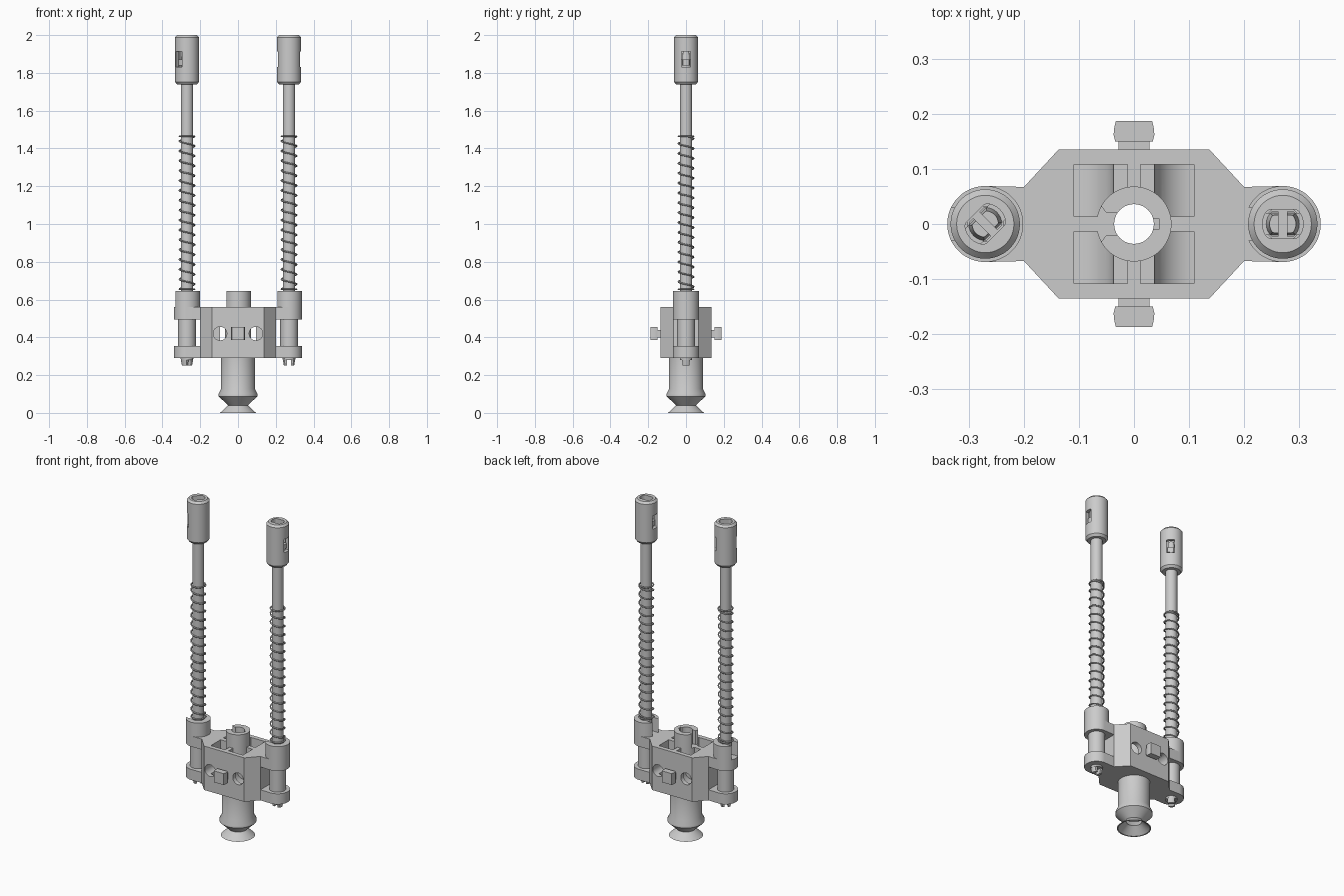
import bpy, bmesh, math
from mathutils import Matrix, Vector

if "Cube" in bpy.data.objects:
    bpy.data.objects.remove(bpy.data.objects["Cube"])

ROD_X = 0.27


def finish(bm, name):
    bmesh.ops.remove_doubles(bm, verts=bm.verts, dist=1e-5)
    bmesh.ops.recalc_face_normals(bm, faces=bm.faces)
    me = bpy.data.meshes.new(name)
    bm.to_mesh(me)
    bm.free()
    ob = bpy.data.objects.new(name, me)
    bpy.context.collection.objects.link(ob)
    return ob


def lathe(name, profile, x=0, n=48):
    """Revolve a closed (radius, z) loop about a vertical axis."""
    bm = bmesh.new()
    rings = []
    for i in range(n):
        a = 2 * math.pi * i / n
        rings.append([bm.verts.new((x + r * math.cos(a), r * math.sin(a), z)) for r, z in profile])
    m = len(profile)
    for i in range(n):
        p, q = rings[i], rings[(i + 1) % n]
        for j in range(m):
            k = (j + 1) % m
            if profile[j][0] > 0 and profile[k][0] > 0:
                bm.faces.new((p[j], q[j], q[k], p[k]))
            elif profile[j][0] > 0:
                bm.faces.new((p[j], q[j], p[k]))
            elif profile[k][0] > 0:
                bm.faces.new((p[j], q[k], p[k]))
    return finish(bm, name)


def cyl(name, r, z0, z1, x=0, n=48):
    return lathe(name, [(0, z0), (r, z0), (r, z1), (0, z1)], x, n)


def prism(name, pts, z0, z1, mat=None, taper=1.0):
    """Extrude a 2D outline from z0 to z1; taper scales the z0 end."""
    bm = bmesh.new()
    lo = [bm.verts.new((x * taper, y * taper, z0)) for x, y in pts]
    hi = [bm.verts.new((x, y, z1)) for x, y in pts]
    bm.faces.new(lo)
    bm.faces.new(hi)
    for i in range(len(pts)):
        j = (i + 1) % len(pts)
        bm.faces.new((lo[i], lo[j], hi[j], hi[i]))
    if mat:
        bm.transform(mat)
    return finish(bm, name)


def box(name, x0, x1, y0, y1, z0, z1, mat=None):
    return prism(name, [(x0, y0), (x1, y0), (x1, y1), (x0, y1)], z0, z1, mat)


def cut(ob, *cutters, op='DIFFERENCE'):
    for c in cutters:
        c.hide_render = True
        m = ob.modifiers.new("cut", 'BOOLEAN')
        m.object, m.operation, m.solver = c, op, 'EXACT'
    dg = bpy.context.evaluated_depsgraph_get()
    me = bpy.data.meshes.new_from_object(ob.evaluated_get(dg))
    ob.modifiers.clear()
    ob.data = me
    for c in cutters:
        bpy.data.objects.remove(c)


def arc(cx, cy, r, a0, a1, n):
    return [(cx + r * math.cos(math.radians(a0 + (a1 - a0) * i / n)),
             cy + r * math.sin(math.radians(a0 + (a1 - a0) * i / n))) for i in range(n + 1)]


TURN = Matrix.Rotation(math.radians(90), 4, 'X')   # (x, y, z) -> (x, -z, y)

# Main block with chamfered corners
q = [(0.2, 0.067), (0.137, 0.135)]
outline = q + [(-x, y) for x, y in q[::-1]] + [(-x, -y) for x, y in q] + [(x, -y) for x, y in q[::-1]]
block = prism("main_block", outline, 0.29, 0.56)
cutters = [cyl("c", 0.055, 0.2, 0.7)]
for s in (-1, 1):
    # open pockets with a floor that curves up to the middle
    prof = [(0.012, 0.6), (0.012, 0.42), (0.037, 0.42)]
    prof += arc(0.109, 0.42, 0.072, 180, 270, 10) + [(0.109, 0.6)]
    prof = [(s * x, z) for x, z in prof]
    for y0, y1 in ((-0.108, -0.014), (0.014, 0.108)):
        cutters.append(prism("c", prof, -y1, -y0, TURN))
    # cross holes from front to back
    cutters.append(prism("c", arc(s * 0.095, 0.42, 0.036, 0, 348.75, 31), -0.2, 0.2, TURN))
cut(block, *cutters)
for s in (-1, 1):
    a, b = sorted((s * 0.096, s * 0.135))
    box("hole_stop", a, b, -0.014, 0.014, 0.37, 0.47)

# Suction cup, bellows and slotted central tube in one profile
tube = lathe("suction_tube", [
    (0.095, 0), (0.052, 0.04), (0.103, 0.088), (0.103, 0.1), (0.09, 0.127), (0.09, 0.295),
    (0.068, 0.295), (0.068, 0.645), (0.036, 0.645), (0.036, 0.12), (0.085, 0.092),
    (0.043, 0.042), (0.088, 0)], n=64)
cut(tube, prism("c", [(-0.1, -0.033), (-0.06, -0.033), (-0.05, -0.02), (-0.01, -0.02),
                      (-0.01, 0.02), (-0.05, 0.02), (-0.06, 0.033), (-0.1, 0.033)], 0.56, 0.7),
    box("c", 0.02, 0.045, -0.01, 0.01, 0.5, 0.7))

# Front and back knobs
for s in (-1, 1):
    a, b = sorted((s * 0.12, s * 0.155))
    box("knob_stem", -0.028, 0.028, a, b, 0.4, 0.44)
    side = [(0.034, 0.15), (0.037, 0.162), (0.036, 0.174), (0.033, 0.187)]
    pts = [(x, s * y) for x, y in side] + [(-x, s * y) for x, y in side[::-1]]
    prism("knob_head", pts, 0.385, 0.455)


def flat_circle(r, w):
    """Circle outline with two flats at y = +-w."""
    return [(x, max(-w, min(w, y))) for x, y in arc(0, 0, r, 0, 350, 35)]


def spring(name, x):
    turns, z0, z1, steps = 15.5, 0.655, 1.465, 24
    cu = bpy.data.curves.new(name, 'CURVE')
    cu.dimensions, cu.bevel_depth, cu.bevel_resolution = '3D', 0.0042, 1
    cu.use_fill_caps = True
    total = int((turns + 2) * steps)
    sp = cu.splines.new('POLY')
    sp.points.add(total)
    for i in range(total + 1):
        t = i / steps                       # one flat coil at each end
        z = z1 - (z1 - z0) * max(0, min(1, (t - 1) / turns))
        a = 2 * math.pi * t
        sp.points[i].co = (x + 0.0405 * math.cos(a), 0.0405 * math.sin(a), z, 1)
    ob = bpy.data.objects.new(name, cu)
    bpy.context.collection.objects.link(ob)


for side, s, ang in (("left", -1, 45), ("right", 1, 0)):
    x = s * ROD_X
    # Arms with rounded ends
    arm = [(s * px, py) for px, py in [(0.19, -0.067)] + arc(ROD_X, 0, 0.069, -90, 90, 24) + [(0.19, 0.067)]]
    for nm, z0, z1 in (("lower", 0.29, 0.355), ("upper", 0.495, 0.56)):
        prism(f"{side}_{nm}_arm", arm, z0, z1)
        cyl(f"{side}_{nm}_ring", 0.069, z0, z1, x)
    # Open collar
    collar = lathe(f"{side}_collar", [(0.069, 0.55), (0.069, 0.645), (0.036, 0.645), (0.036, 0.55)], x)
    cut(collar, box("c", x - 0.1, x - 0.02, -0.03, 0.03, 0.56, 0.7),
        box("c", x - 0.1, x - 0.063, -0.1, 0.1, 0.56, 0.7))
    # Sleeve, rod and spring
    cyl(f"{side}_sleeve", 0.047, 0.35, 0.5, x)
    cyl(f"{side}_rod", 0.033, 0.28, 1.8, x)
    spring(f"{side}_spring", x)
    # Split snap ends, turned to match the cap windows
    m = Matrix.Translation((x, 0, 0)) @ Matrix.Rotation(math.radians(ang), 4, 'Z')
    low = prism(f"{side}_lower_snap", flat_circle(0.036, 0.023), 0.25, 0.3, m, 0.75)
    cut(low, box("c", -0.01, 0.01, -0.1, 0.1, 0.2, 0.29, m))
    up = prism(f"{side}_upper_snap", flat_circle(0.03, 0.023), 1.79, 1.87, m)
    barb = prism(f"{side}_barb", flat_circle(0.05, 0.02), 1.84, 1.87, m)
    top = prism(f"{side}_snap_tip", flat_circle(0.03, 0.02), -1.92, -1.87,
                m @ Matrix.Scale(-1, 4, (0, 0, 1)), 0.8)
    for ob in (up, barb, top):
        cut(ob, box("c", -0.008, 0.008, -0.1, 0.1, 1.7, 2.1, m))
    # Cap with a slotted top and a window on each side
    cap = lathe(f"{side}_cap", [(0, 1.738), (0.052, 1.738), (0.063, 1.752), (0.063, 1.988),
                                (0.052, 2.0), (0, 2.0)], x)
    cut(cap, cyl("c", 0.044, 1.79, 1.97, x),
        prism("c", flat_circle(0.037, 0.026), 1.9, 2.1, m),
        box("c", -0.1, 0.1, -0.023, 0.023, 1.83, 1.912, m))

# Smooth round surfaces, keep edges sharp
for ob in bpy.context.scene.objects:
    ob.select_set(ob.type == 'MESH')
    if ob.type == 'MESH':
        bpy.context.view_layer.objects.active = ob
bpy.ops.object.shade_smooth_by_angle(angle=math.radians(30))
